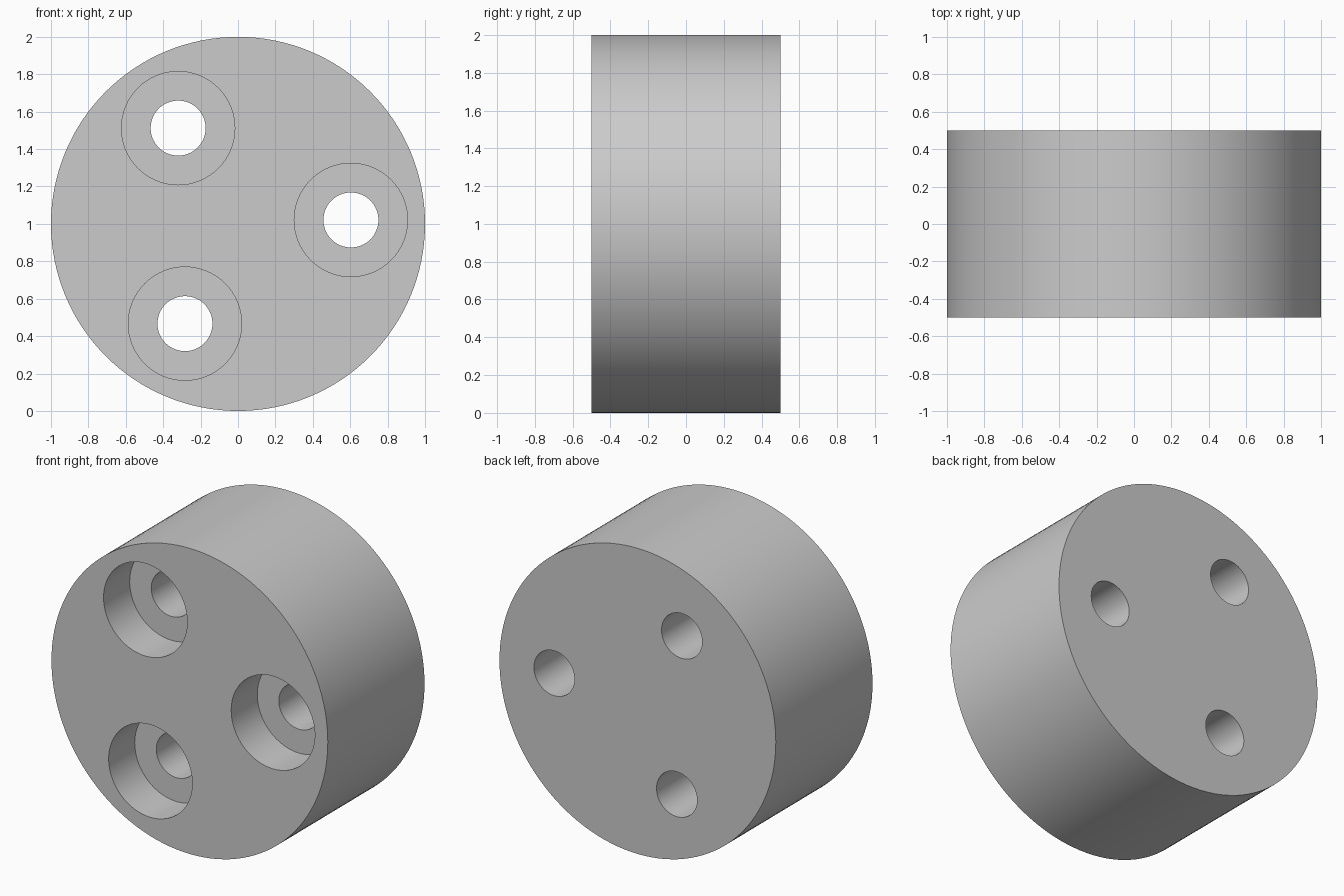
import bpy
from math import cos, sin, pi, radians

cube = bpy.data.objects.get("Cube")
if cube:
    bpy.data.objects.remove(cube, do_unlink=True)

DEPTH, BORE_DEPTH = 1.0, 0.27
BODY_R, BORE_R, HOLE_R = 1.0, 0.303, 0.147
PITCH_R, START = 0.604, radians(2)

grey = bpy.data.materials.new("plain_grey")
grey.use_nodes = True
colour = (0.6, 0.6, 0.6, 1)
grey.diffuse_color = colour
grey.node_tree.nodes["Principled BSDF"].inputs["Base Color"].default_value = colour


def rod(name, radius, x, z, y0, y1, sides):
    """Cylinder lying along y, from y0 to y1."""
    bpy.ops.mesh.primitive_cylinder_add(
        vertices=sides, radius=radius, depth=y1 - y0,
        location=(x, (y0 + y1) / 2, z), rotation=(pi / 2, 0, 0))
    ob = bpy.context.object
    ob.name = name
    ob.data.materials.append(grey)
    return ob


# Thick round body
body = rod("round_body", BODY_R, 0, 1, -DEPTH / 2, DEPTH / 2, 128)

# Three counterbored through holes on a pitch circle
cutters = []
for i in range(3):
    a = START + i * 2 * pi / 3
    x, z = PITCH_R * cos(a), 1 + PITCH_R * sin(a)
    cutters.append(rod(f"through_hole_cutter_{i + 1}", HOLE_R, x, z, -DEPTH, DEPTH, 64))
    cutters.append(rod(f"counterbore_cutter_{i + 1}", BORE_R, x, z,
                       -DEPTH, -DEPTH / 2 + BORE_DEPTH, 64))

for cutter in cutters:
    cut = body.modifiers.new(cutter.name, "BOOLEAN")
    cut.operation = "DIFFERENCE"
    cut.solver = "EXACT"
    cut.object = cutter

# Apply the cuts, then discard the cutters
bpy.ops.object.select_all(action="DESELECT")
body.select_set(True)
bpy.context.view_layer.objects.active = body
for cut in list(body.modifiers):
    bpy.ops.object.modifier_apply(modifier=cut.name)
for cutter in cutters:
    bpy.data.objects.remove(cutter, do_unlink=True)

# Smooth round walls with crisp rims
bpy.ops.object.shade_smooth_by_angle(angle=radians(30))
